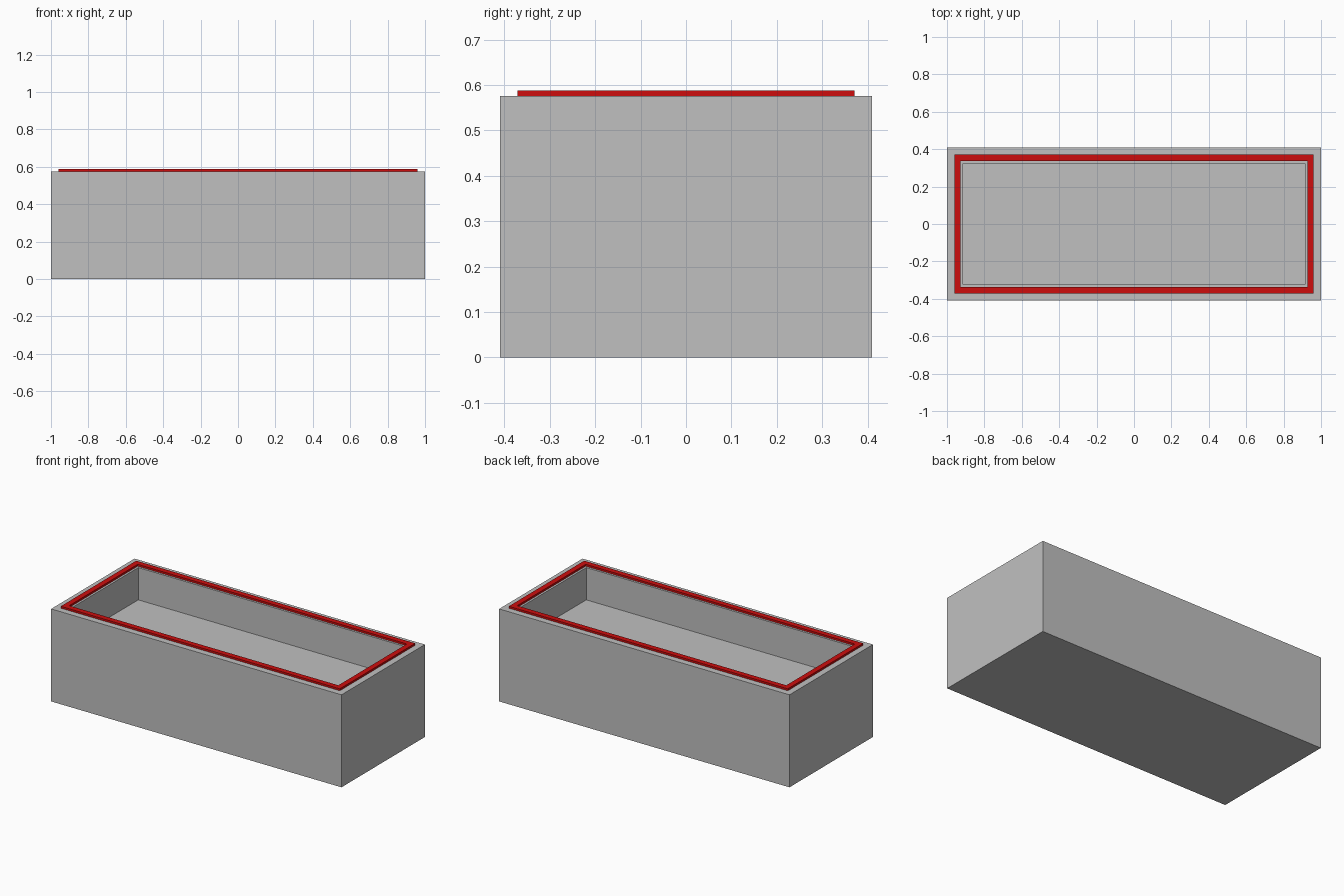
import bpy
import bmesh

if "Cube" in bpy.data.objects:
    bpy.data.objects.remove(bpy.data.objects["Cube"])


def material(name, rgb):
    mat = bpy.data.materials.new(name)
    mat.diffuse_color = (*rgb, 1.0)
    mat.use_nodes = True
    mat.node_tree.nodes["Principled BSDF"].inputs["Base Color"].default_value = mat.diffuse_color
    return mat


def loop(bm, x, y, z):
    """Rectangle of four vertices, half-sizes x and y, at height z."""
    return [bm.verts.new((sx * x, sy * y, z))
            for sx, sy in ((-1, -1), (1, -1), (1, 1), (-1, 1))]


def rect_shell(name, profile, mat, closed):
    """Sweep a wall profile of (half x, half y, z) points round a rectangle.
    A closed profile makes a ring; an open one is capped at both ends."""
    bm = bmesh.new()
    loops = [loop(bm, *p) for p in profile]
    pairs = list(zip(loops, loops[1:]))
    if closed:
        pairs.append((loops[-1], loops[0]))
    else:
        bm.faces.new(loops[0])
        bm.faces.new(loops[-1])
    for a, b in pairs:
        for i in range(4):
            j = (i + 1) % 4
            bm.faces.new((a[i], a[j], b[j], b[i]))
    bmesh.ops.recalc_face_normals(bm, faces=bm.faces)
    mesh = bpy.data.meshes.new(name)
    bm.to_mesh(mesh)
    bm.free()
    mesh.materials.append(mat)
    obj = bpy.data.objects.new(name, mesh)
    bpy.context.collection.objects.link(obj)
    return obj


grey = material("light grey", (0.527, 0.527, 0.527))
red = material("seal red", (0.61, 0.004, 0.004))

HX, HY = 1.0, 0.41           # outer half-sizes
RIM, FLOOR, TOP = 0.576, 0.375, 0.588


def inset(d, z):
    return (HX - d, HY - d, z)


# Open box with a thick base and a shallow cavity
rect_shell("box_body", [inset(0, 0), inset(0, RIM),
                        inset(0.086, RIM), inset(0.086, FLOOR)], grey, False)

# Raised gasket running round the rim
rect_shell("rim_gasket", [inset(0.039, RIM), inset(0.039, TOP),
                          inset(0.073, TOP), inset(0.073, RIM)], red, True)
